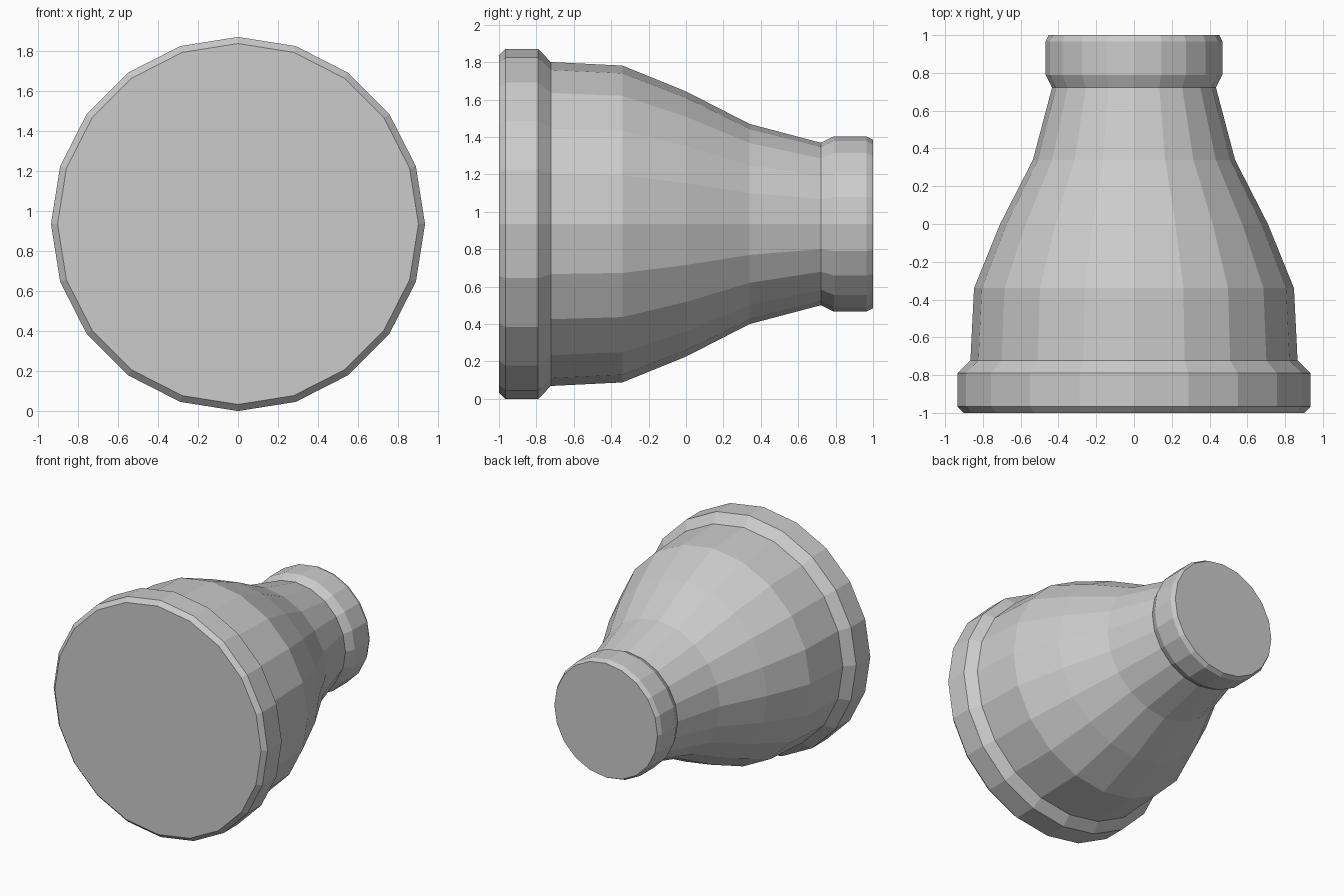
import bpy, bmesh
from math import cos, sin, tau

SIDES = 20
AXIS_Z = 0.935

cube = bpy.data.objects.get("Cube")
if cube:
    bpy.data.objects.remove(cube, do_unlink=True)

# Plain grey metal
grey = bpy.data.materials.new("grey metal")
grey.use_nodes = True
colour = (0.6, 0.6, 0.6, 1)
grey.diffuse_color = colour
grey.node_tree.nodes["Principled BSDF"].inputs["Base Color"].default_value = colour


def lathe(name, profile, cap_front=False, cap_back=False):
    """Turn (y, radius) points around the pipe axis into a faceted part."""
    bm = bmesh.new()
    rings = []
    for y, r in profile:
        angles = [tau * i / SIDES for i in range(SIDES)]
        rings.append([bm.verts.new((r * sin(a), y, AXIS_Z + r * cos(a))) for a in angles])
    for a, b in zip(rings, rings[1:]):
        for i in range(SIDES):
            j = (i + 1) % SIDES
            bm.faces.new((a[i], a[j], b[j], b[i]))
    if cap_front:
        bm.faces.new(rings[0])
    if cap_back:
        bm.faces.new(rings[-1][::-1])
    bm.normal_update()
    # Make every face look away from the axis or out of the ends
    for f in bm.faces:
        c = f.calc_center_median()
        c.z -= AXIS_Z
        if len(f.verts) == 4:
            c.y = 0
        if f.normal.dot(c) < 0:
            f.normal_flip()
    mesh = bpy.data.meshes.new(name)
    bm.to_mesh(mesh)
    bm.free()
    mesh.materials.append(grey)
    obj = bpy.data.objects.new(name, mesh)
    bpy.context.collection.objects.link(obj)
    return obj


# Wide collar at the front, with a small bevel on its rim
lathe("wide_collar", [(-1, 0.902), (-0.966, 0.935), (-0.79, 0.935), (-0.722, 0.866)],
      cap_front=True)

# Tapering body
lathe("reducer_body", [(-0.722, 0.866), (-0.34, 0.847), (0, 0.709),
                       (0.34, 0.535), (0.722, 0.434)])

# Narrow collar at the back
lathe("narrow_collar", [(0.722, 0.434), (0.79, 0.468), (0.966, 0.468), (1, 0.451)],
      cap_back=True)
